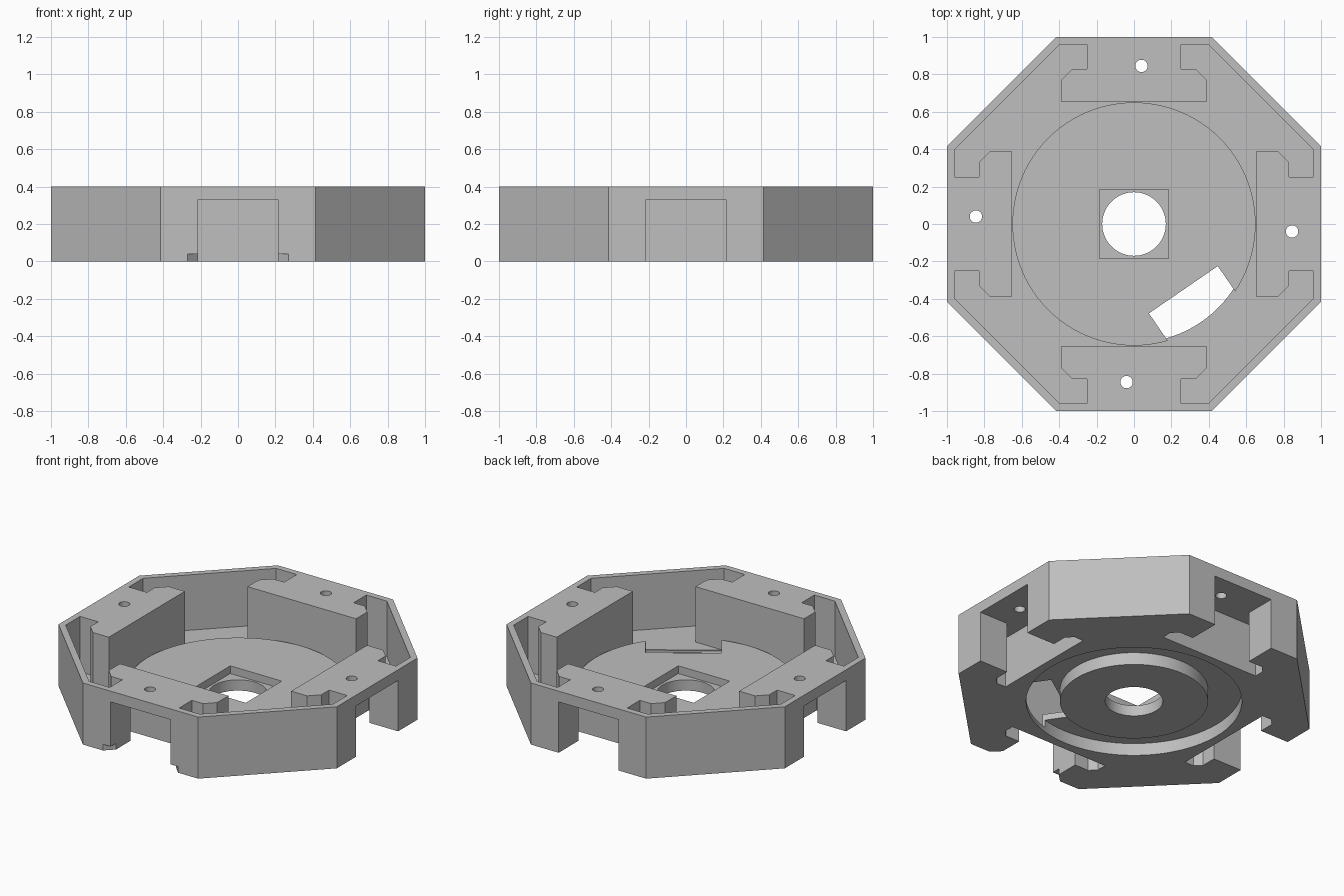
import bpy
import math
from mathutils import Matrix

old = bpy.data.objects.get("Cube")
if old:
    bpy.data.objects.remove(old, do_unlink=True)

grey = bpy.data.materials.new("plain_grey")
grey.use_nodes = True
COLOUR = (0.52, 0.52, 0.52, 1)
grey.diffuse_color = COLOUR
grey.node_tree.nodes["Principled BSDF"].inputs["Base Color"].default_value = COLOUR


def prism(name, points, z0, z1, angle=0.0):
    """Extrude an anticlockwise outline from z0 to z1, turned about z."""
    n = len(points)
    verts = [(x, y, z) for z in (z0, z1) for x, y in points]
    faces = [tuple(reversed(range(n))), tuple(range(n, 2 * n))]
    faces += [(i, (i + 1) % n, n + (i + 1) % n, n + i) for i in range(n)]
    mesh = bpy.data.meshes.new(name)
    mesh.from_pydata(verts, [], faces)
    mesh.transform(Matrix.Rotation(angle, 4, 'Z'))
    mesh.materials.append(grey)
    obj = bpy.data.objects.new(name, mesh)
    bpy.context.collection.objects.link(obj)
    return obj


def ngon(sides, radius, centre=(0, 0), turn=0.0):
    return [(centre[0] + radius * math.cos(turn + math.tau * i / sides),
             centre[1] + radius * math.sin(turn + math.tau * i / sides))
            for i in range(sides)]


def octagon(apothem):
    return ngon(8, apothem / math.cos(math.pi / 8), turn=math.pi / 8)


def mirrored(half):
    """Complete a right-hand outline with its left-hand reflection."""
    return half + [(-x, y) for x, y in reversed(half)]


def rect(x0, x1, y0, y1):
    return [(x0, y0), (x1, y0), (x1, y1), (x0, y1)]


def cut(target, cutter):
    cutter.hide_render = True
    mod = target.modifiers.new("cut", 'BOOLEAN')
    mod.operation = 'DIFFERENCE'
    mod.solver = 'EXACT'
    mod.object = cutter
    bpy.context.view_layer.objects.active = target
    bpy.ops.object.modifier_apply(modifier=mod.name)
    bpy.data.objects.remove(cutter, do_unlink=True)


quarters = [i * math.pi / 2 for i in range(4)]

# Inner cavity, leaving the four T-shaped sockets and the central disc standing
cavity = prism("cavity", octagon(0.96), 0.04, 0.5)
socket = mirrored([(0.25, -1.1), (0.25, -0.83), (0.33, -0.83),
                   (0.39, -0.77), (0.39, -0.655)])
for a in quarters:
    cut(cavity, prism("socket", socket, -0.1, 0.6, a))
cut(cavity, prism("disc", ngon(96, 0.65), -0.1, 0.12))

# Octagonal housing
housing = prism("octagonal_housing", octagon(1.0), 0, 0.4)
cut(housing, cavity)

# Slots open to the outside and below, with a screw hole in each roof
pocket = mirrored([(0.215, -1.1), (0.215, -0.795), (0.315, -0.795),
                   (0.355, -0.755), (0.355, -0.69)])
for a in quarters:
    cut(housing, prism("pocket", pocket, -0.1, 0.33, a))
    cut(housing, prism("screw_hole", ngon(32, 0.033, (-0.04, -0.845)), 0.2, 0.5, a))

# Lead-in chamfers under the front slot
lead_in = mirrored([(0.37, -1.1), (0.2, -0.93)])
lead_in = [lead_in[3], lead_in[0], lead_in[1], lead_in[2]]
cut(housing, prism("lead_in", lead_in, -0.1, 0.04))

# Ring groove in the underside
groove = prism("groove", ngon(96, 0.635), -0.1, 0.08)
cut(groove, prism("groove_core", ngon(96, 0.436), -0.2, 0.2))
cut(housing, groove)

# Centre bore with a square recess above it
cut(housing, prism("bore", ngon(64, 0.17), -0.1, 0.3))
cut(housing, prism("square_recess", rect(-0.185, 0.185, -0.185, 0.185), 0.07, 0.3))

# Slanted window through the disc
cut(housing, prism("window", rect(-0.205, 0.242, -0.652, -0.439), 0.032, 0.3,
                   math.radians(34.5)))

# Smooth the round walls, keep the corners sharp
bpy.ops.object.select_all(action='DESELECT')
housing.select_set(True)
bpy.context.view_layer.objects.active = housing
bpy.ops.object.shade_smooth_by_angle(angle=math.radians(25))
